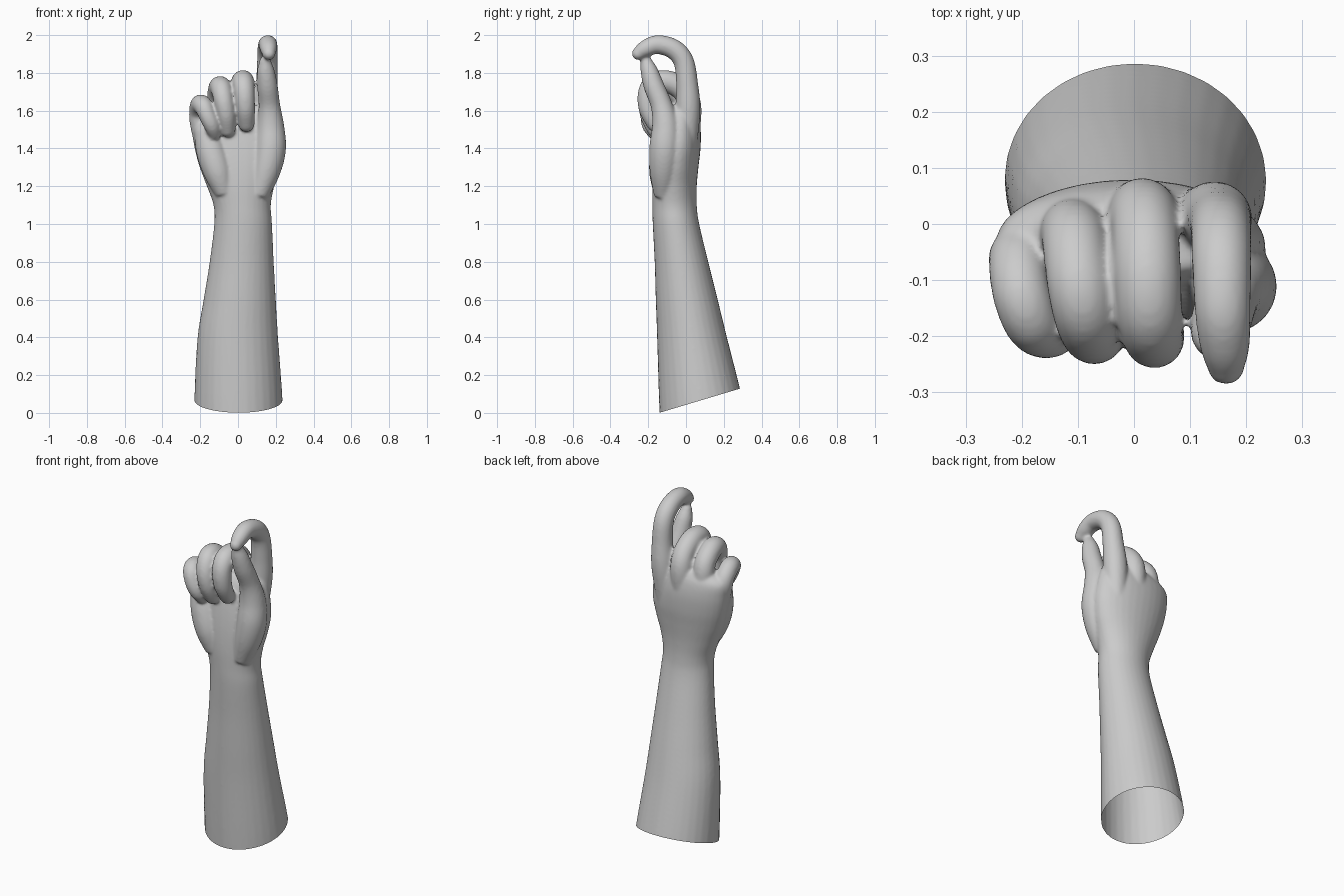
import bpy, bmesh, math
from mathutils import Vector

if "Cube" in bpy.data.objects:
    bpy.data.objects.remove(bpy.data.objects["Cube"])

SIDES = 32


def spline(pts, steps=6):
    """Catmull-Rom through rows of numbers."""
    out = []
    p = [pts[0]] + pts + [pts[-1]]
    for i in range(1, len(p) - 2):
        for s in range(steps):
            t = s / steps
            out.append([0.5 * (2 * b + (c - a) * t + (2 * a - 5 * b + 4 * c - d) * t * t
                        + (3 * b - a - 3 * c + d) * t ** 3)
                        for a, b, c, d in zip(p[i - 1], p[i], p[i + 1], p[i + 2])])
    out.append(list(pts[-1]))
    return out


def loft(name, rows, flat=False):
    """Closed tube through rows of x, y, z, half width, half depth."""
    rows = spline(rows)
    co = [Vector(r[:3]) for r in rows]
    rings = []
    for i, r in enumerate(rows):
        tan = (co[min(i + 1, len(co) - 1)] - co[max(i - 1, 0)]).normalized()
        if flat:
            tan = Vector((0, 0, 1))
        rings.append((co[i], tan, r[3], r[4]))
    if not flat:  # rounded tip
        c, tan, a, b = rings[-1]
        for k in range(1, 6):
            ang = k * math.pi / 2 / 5.3
            rings.append((c + tan * a * math.sin(ang), tan,
                          a * math.cos(ang), b * math.cos(ang)))
    bm = bmesh.new()
    loops = []
    for c, tan, a, b in rings:
        side = Vector((1, 0, 0))
        side = (side - tan * side.dot(tan)).normalized()
        nor = tan.cross(side)
        loops.append([bm.verts.new(c + side * a * math.cos(t) + nor * b * math.sin(t))
                      for t in (2 * math.pi * k / SIDES for k in range(SIDES))])
    for l0, l1 in zip(loops, loops[1:]):
        for k in range(SIDES):
            j = (k + 1) % SIDES
            bm.faces.new((l0[k], l0[j], l1[j], l1[k]))
    bm.faces.new(loops[0][::-1])
    bm.faces.new(loops[-1])
    me = bpy.data.meshes.new(name)
    bm.to_mesh(me)
    bm.free()
    ob = bpy.data.objects.new(name, me)
    bpy.context.collection.objects.link(ob)
    return ob


def digit(name, rows):
    return loft(name, [(x, y, z, r, r) for x, y, z, r in rows])


# forearm, wrist and palm: z, x min, x max, y min, y max
sections = [
    (-0.10, -.230, .242, -.136, .335), (0.10, -.230, .234, -.144, .293),
    (0.40, -.214, .212, -.153, .217), (0.60, -.182, .200, -.160, .168),
    (0.80, -.150, .189, -.166, .118), (1.00, -.126, .180, -.176, .070),
    (1.10, -.130, .174, -.178, .057), (1.20, -.165, .192, -.178, .057),
    (1.30, -.203, .220, -.172, .066), (1.40, -.230, .235, -.160, .077),
    (1.50, -.243, .225, -.142, .078), (1.58, -.235, .205, -.120, .064),
    (1.63, -.150, .180, -.085, .040)]
parts = [loft("forearm_and_palm", [((a + b) / 2, (c + d) / 2, z, (b - a) / 2, (d - c) / 2)
                                   for z, a, b, c, d in sections], True)]

# fingers: x, y, z, radius
parts.append(digit("index_finger", [
    (.125, -.005, 1.40, .060), (.142, .010, 1.60, .066), (.152, .006, 1.74, .058),
    (.155, -.012, 1.86, .054), (.156, -.065, 1.925, .053), (.158, -.150, 1.950, .050),
    (.162, -.215, 1.928, .045), (.164, -.253, 1.902, .034)]))
parts.append(digit("middle_finger", [
    (.010, .010, 1.42, .055), (.015, .020, 1.61, .062), (.020, -.010, 1.70, .060),
    (.024, -.085, 1.750, .060), (.028, -.160, 1.748, .058), (.034, -.200, 1.695, .054),
    (.040, -.200, 1.610, .050), (.045, -.165, 1.530, .043)]))
parts.append(digit("ring_finger", [
    (-.085, -.015, 1.42, .055), (-.108, -.012, 1.58, .059), (-.106, -.030, 1.67, .058),
    (-.098, -.100, 1.722, .058), (-.088, -.160, 1.715, .056), (-.076, -.196, 1.655, .052),
    (-.062, -.195, 1.575, .048), (-.054, -.165, 1.500, .041)]))
parts.append(digit("little_finger", [
    (-.165, -.060, 1.38, .055), (-.198, -.058, 1.53, .056), (-.206, -.070, 1.59, .053),
    (-.200, -.125, 1.632, .052), (-.182, -.175, 1.622, .050), (-.160, -.195, 1.570, .045),
    (-.138, -.190, 1.520, .042), (-.125, -.165, 1.480, .036)]))
parts.append(digit("thumb", [
    (.110, -.120, 1.15, .050), (.150, -.118, 1.28, .074), (.172, -.112, 1.40, .082),
    (.172, -.108, 1.52, .072), (.166, -.130, 1.63, .057), (.156, -.170, 1.73, .054),
    (.147, -.195, 1.81, .046), (.144, -.210, 1.858, .032)]))
# fleshy heel of the palm on the little finger side
parts.append(digit("palm_heel", [
    (-.070, -.120, 1.16, .050), (-.105, -.120, 1.27, .075),
    (-.140, -.108, 1.38, .080), (-.165, -.095, 1.48, .068)]))

# fuse the parts into one smooth skin
bpy.ops.object.select_all(action='DESELECT')
for ob in parts:
    ob.select_set(True)
hand = parts[0]
bpy.context.view_layer.objects.active = hand
bpy.ops.object.join()
hand.name = "hand_and_forearm"
rem = hand.modifiers.new("fuse", 'REMESH')
rem.mode = 'VOXEL'
rem.voxel_size = 0.008
smo = hand.modifiers.new("soften", 'SMOOTH')
smo.factor = 0.5
smo.iterations = 8
bpy.ops.object.modifier_apply(modifier=rem.name)
bpy.ops.object.modifier_apply(modifier=smo.name)

# slanted open cut at the elbow end
bm = bmesh.new()
bm.from_mesh(hand.data)
bmesh.ops.bisect_plane(bm, geom=bm.verts[:] + bm.edges[:] + bm.faces[:],
                       plane_co=(0, -.143, 0), plane_no=(0, -.3, 1), clear_inner=True)
for f in bm.faces:
    f.smooth = True
bm.to_mesh(hand.data)
bm.free()
